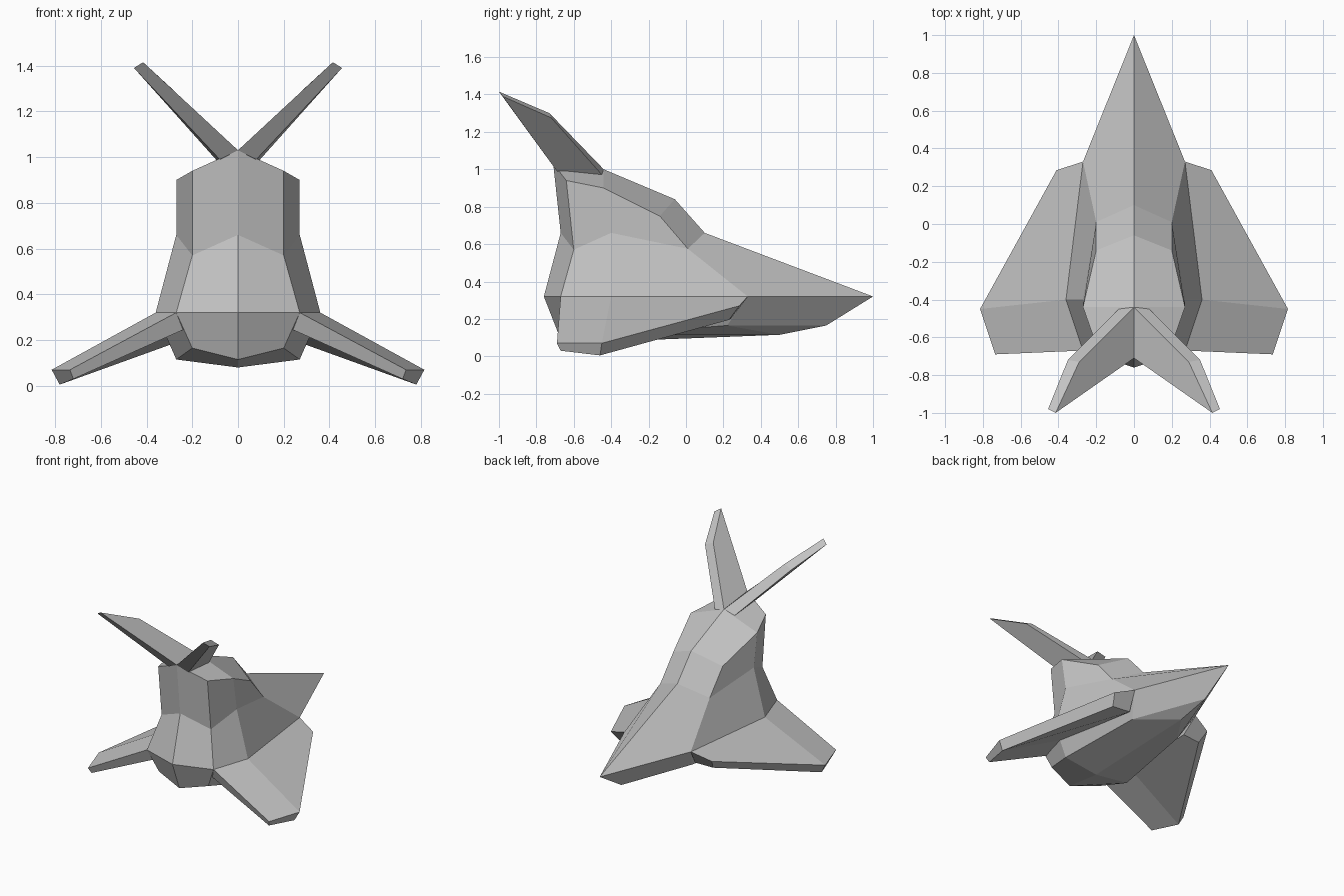
import bpy
import bmesh

# Remove the default cube
if "Cube" in bpy.data.objects:
    bpy.data.objects.remove(bpy.data.objects["Cube"], do_unlink=True)

# One plain grey for the whole craft
grey = bpy.data.materials.new("hull_grey")
grey.use_nodes = True
colour = (0.55, 0.55, 0.55, 1)
grey.diffuse_color = colour
grey.node_tree.nodes["Principled BSDF"].inputs["Base Color"].default_value = colour


def mirrored_part(name, loops, caps, closed):
    """Bridge stacked point loops on the left half, cap them, mirror across x."""
    bm = bmesh.new()
    rows = [[bm.verts.new(point) for point in loop] for loop in loops]
    for upper, lower in zip(rows, rows[1:]):
        count = len(upper)
        for i in range(count if closed else count - 1):
            j = (i + 1) % count
            bm.faces.new((upper[i], upper[j], lower[j], lower[i]))
    caps(bm, rows[0], rows[-1])
    bmesh.ops.recalc_face_normals(bm, faces=bm.faces)
    mesh = bpy.data.meshes.new(name)
    bm.to_mesh(mesh)
    bm.free()
    mesh.materials.append(grey)
    part = bpy.data.objects.new(name, mesh)
    bpy.context.collection.objects.link(part)
    mirror = part.modifiers.new("mirror", "MIRROR")
    mirror.use_axis = (True, False, False)
    mirror.use_clip = True
    mirror.merge_threshold = 0.001
    return part


# Hull: loops run from the rear centre line round the side to the front
shoulder = [(0, -.71, 1.03), (.2, -.64, .94), (.27, -.44, .9), (.2, -.14, .75), (0, -.06, .84)]
waist = [(0, -.67, .66), (.2, -.6, .57), (.27, -.4, .66), (.2, .01, .575), (0, .1, .66)]
chine = [(0, -.76, .32), (.27, -.67, .32), (.36, -.4, .32), (.27, .33, .32), (0, 1, .32)]
belly = [(0, -.68, .115), (.2, -.63, .165), (.27, -.4, .115), (.2, .22, .165), (0, .75, .165)]


def hull_caps(bm, top, bottom):
    spine = bm.verts.new((0, -.44, 1))
    keel_rear = bm.verts.new((0, -.4, .08))
    keel_front = bm.verts.new((0, .5, .115))
    bm.faces.new((*top[:3], spine))
    bm.faces.new((*top[2:], spine))
    bm.faces.new((*bottom[:3], keel_rear))
    bm.faces.new((*bottom[2:4], keel_front, keel_rear))
    bm.faces.new((*bottom[3:], keel_front))


mirrored_part("hull", [shoulder, waist, chine, belly], hull_caps, closed=False)

# Drooping wings: upper and lower outline, last point is the root bend
wing_top = [(.27, .33, .32), (.41, .285, .27), (.815, -.45, .07),
            (.735, -.69, .07), (.27, -.67, .32), (.36, -.4, .32)]
wing_bottom = [(.24, .24, .2), (.38, .23, .195), (.78, -.46, .005),
               (.72, -.67, .03), (.24, -.64, .245), (.3, -.4, .24)]


def wing_caps(bm, top, bottom):
    for side in (top, bottom):
        bm.faces.new((*side[:3], side[-1]))
        bm.faces.new(side[2:])


mirrored_part("wings", [wing_top, wing_bottom], wing_caps, closed=True)

# Swept V-shaped tail fins: inner and outer outline
fin_inner = [(0, -.44, 1), (.29, -.73, 1.3), (.415, -1, 1.415), (0, -.71, 1.03)]
fin_outer = [(.07, -.44, .96), (.35, -.72, 1.275), (.455, -.98, 1.39), (.08, -.69, .99)]


def fin_caps(bm, top, bottom):
    for side in (top, bottom):
        bm.faces.new(side)


mirrored_part("tail_fins", [fin_inner, fin_outer], fin_caps, closed=True)
